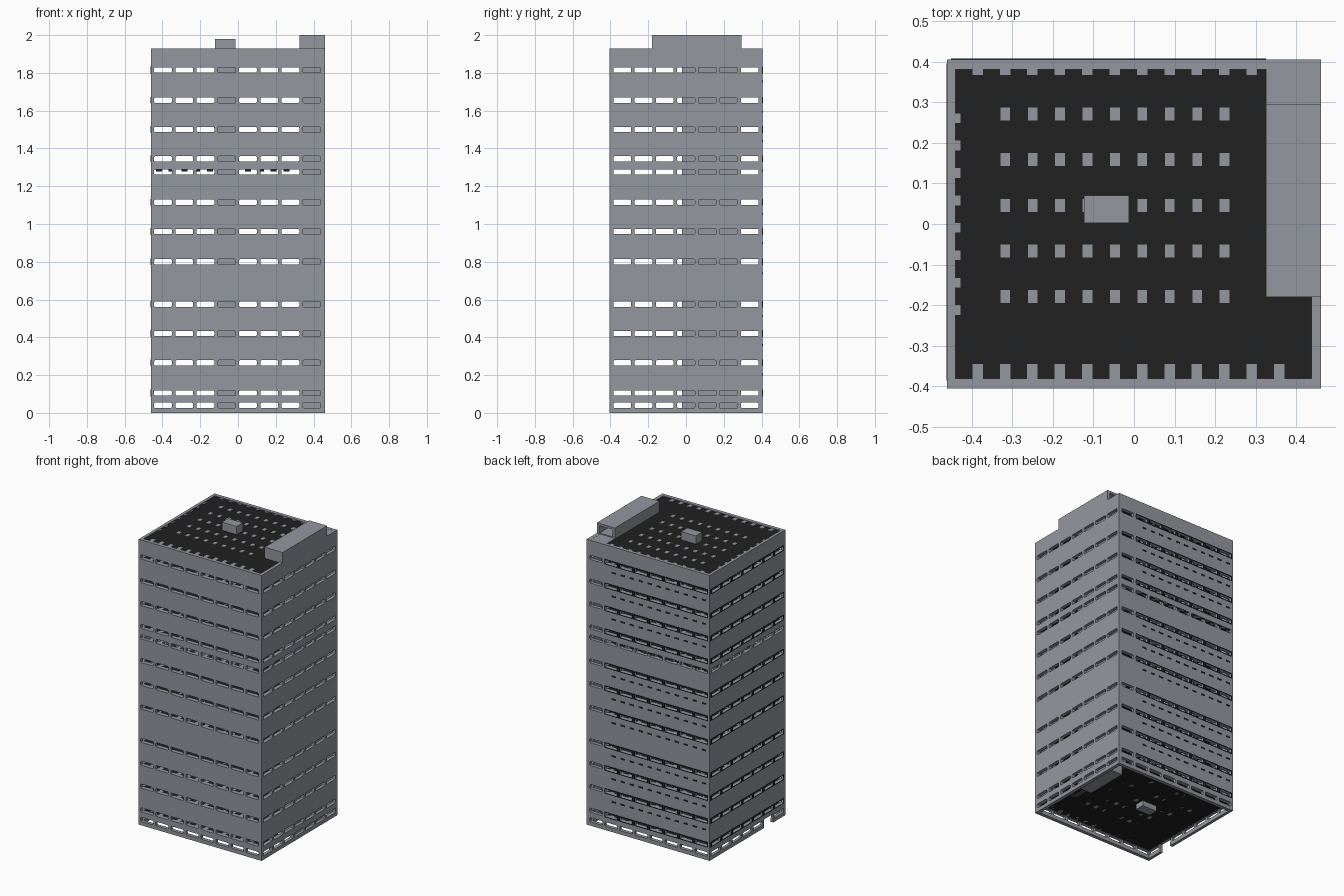
import bpy, bmesh
from mathutils import Matrix, Vector

cube = bpy.data.objects.get("Cube")
if cube:
    bpy.data.objects.remove(cube, do_unlink=True)


def material(name, color):
    m = bpy.data.materials.new(name)
    m.use_nodes = True
    m.diffuse_color = color
    for n in m.node_tree.nodes:
        if n.type == 'BSDF_PRINCIPLED':
            n.inputs["Base Color"].default_value = color
    return m


concrete = material("grey concrete", (0.30, 0.31, 0.35, 1))
dark = material("black slab", (0.015, 0.015, 0.015, 1))


def boxes(name, spans, mat=None, bevel=0):
    """One object made of boxes, each given as (x0, x1, y0, y1, z0, z1)."""
    bm = bmesh.new()
    for x0, x1, y0, y1, z0, z1 in spans:
        place = Matrix.Translation(Vector((x0 + x1, y0 + y1, z0 + z1)) / 2)
        size = Matrix.Diagonal((x1 - x0, y1 - y0, z1 - z0, 1))
        bmesh.ops.create_cube(bm, size=1, matrix=place @ size)
    if bevel:
        bmesh.ops.bevel(bm, geom=bm.edges[:], offset=bevel, segments=2,
                        profile=0.5, affect='EDGES')
    mesh = bpy.data.meshes.new(name)
    bm.to_mesh(mesh)
    bm.free()
    ob = bpy.data.objects.new(name, mesh)
    bpy.context.collection.objects.link(ob)
    if mat:
        mesh.materials.append(mat)
    else:
        ob.hide_render = True
    return ob


def cut(ob, *cutters):
    bpy.context.view_layer.objects.active = ob
    for c in cutters:
        mod = ob.modifiers.new("cut", 'BOOLEAN')
        mod.operation = 'DIFFERENCE'
        mod.solver = 'EXACT'
        mod.object = c
        bpy.ops.object.modifier_apply(modifier=mod.name)


W, D, TOP = 0.46, 0.405, 1.93          # half width, half depth, wall top
XI0, XI1, YI = -0.44, 0.437, 0.381     # inner faces of the walls
PITCH, HALF, SH = 0.1125, 0.047, 0.014  # window slot spacing and half sizes
rows = [0.04, 0.105, 0.265, 0.42, 0.575, 0.80, 0.96, 1.115,
        1.275, 1.345, 1.50, 1.655, 1.815]
floors = [z for z in rows if z not in (0.04, 1.275)]
slot_x = [-0.3975 + i * PITCH for i in range(8)]
slot_y = [(i - 3) * PITCH for i in range(7)]

# Cutters for the window slots, the hollow interior and the side doorway
slots_front_back = boxes("slot_cutter_front_back", [
    (x - HALF, x + HALF, -0.6, 0.6, z - SH, z + SH)
    for x in slot_x for z in rows], bevel=0.006)
slots_sides = boxes("slot_cutter_sides", [
    (-0.6, 0.6, y - HALF, y + HALF, z - SH, z + SH)
    for y in slot_y for z in rows], bevel=0.006)
interior = boxes("interior_cutter", [(XI0, XI1, -YI, YI, -0.1, 2.1)])
doorway = boxes("doorway_cutter", [(-0.6, -0.4, -0.275, -0.178, -0.1, 0.058)])

# Outer walls
walls = boxes("outer_walls", [(-W, W, -D, D, 0, TOP)], concrete)
cut(walls, interior, slots_front_back, slots_sides, doorway)

# Thin dark bands framing the slots on the back and the right side
BAND = 0.018
back_bands = boxes("back_window_bands", [
    (-0.45, 0.325, D - 0.002, D + 0.002, z - BAND, z + BAND)
    for z in floors], dark)
cut(back_bands, slots_front_back)
side_bands = boxes("side_window_bands", [
    (-W - 0.002, -W + 0.002, -0.385, 0.395, z - BAND, z + BAND)
    for z in floors], dark)
cut(side_bands, slots_sides)

# Small dark marks below each slot row on the back
STEP = 0.0675
boxes("back_sill_marks", [
    (x - 0.016, x + 0.016, D - 0.002, D + 0.002, z - 0.066, z - 0.056)
    for z in floors if z > 0.2 for x in [-0.419 + STEP * i for i in range(11)]], dark)

# Floor slabs, with an extension at the front left corner
slabs = []
for top, thick in [(z - 0.016, 0.033) for z in floors] + [(1.925, 0.03)]:
    slabs.append((XI0, 0.325, -YI, YI, top - thick, top))
    slabs.append((0.325, XI1, -YI, -0.18, top - thick, top))
boxes("floor_slabs", slabs, dark)

# Columns and wall piers stand between the slot rows
levels = [(a + 0.016, b - 0.016) for a, b in zip(rows, rows[1:] + [TOP + 0.013])]
columns, piers = [], []
for z0, z1 in levels:
    for i in range(9):
        x = -0.317 + STEP * i
        for j in range(5):
            y = -0.179 + PITCH * j
            columns.append((x - 0.012, x + 0.012, y - 0.016, y + 0.016, z0, z1))
    for i in range(12):
        x = -0.385 + STEP * i
        piers.append((x - 0.013, x + 0.013, -YI - 0.005, -0.345, z0, z1))
        if x < 0.32:
            piers.append((x - 0.013, x + 0.013, 0.367, YI + 0.005, z0, z1))
    for i in range(8):
        y = -0.212 + STEP * i
        piers.append((XI0 - 0.005, -0.427, y - 0.012, y + 0.012, z0, z1))
boxes("columns", columns, concrete)
boxes("wall_piers", piers, concrete)

# Lift core rising through the roof, and the stair shaft by the left wall
boxes("lift_core", [(-0.123, -0.012, 0.003, 0.07, 0.02, 1.98)], concrete)
boxes("stair_shaft", [(0.33, XI1 + 0.003, -0.02, 0.28, 0.02, 1.92)], concrete)

# Roof house above the stairs, open at its back end
roof_house = boxes("roof_house", [(0.325, W, -0.18, 0.295, 1.905, 2.0)], concrete)
opening = boxes("roof_house_cutter", [(0.345, 0.44, 0.15, 0.4, 1.935, 1.985)])
cut(roof_house, opening)
boxes("corner_roof", [(0.325, W - 0.01, 0.295, D - 0.01, 1.905, TOP - 0.001)], concrete)

# Remove the cutters
for c in (slots_front_back, slots_sides, interior, doorway, opening):
    bpy.data.objects.remove(c, do_unlink=True)
